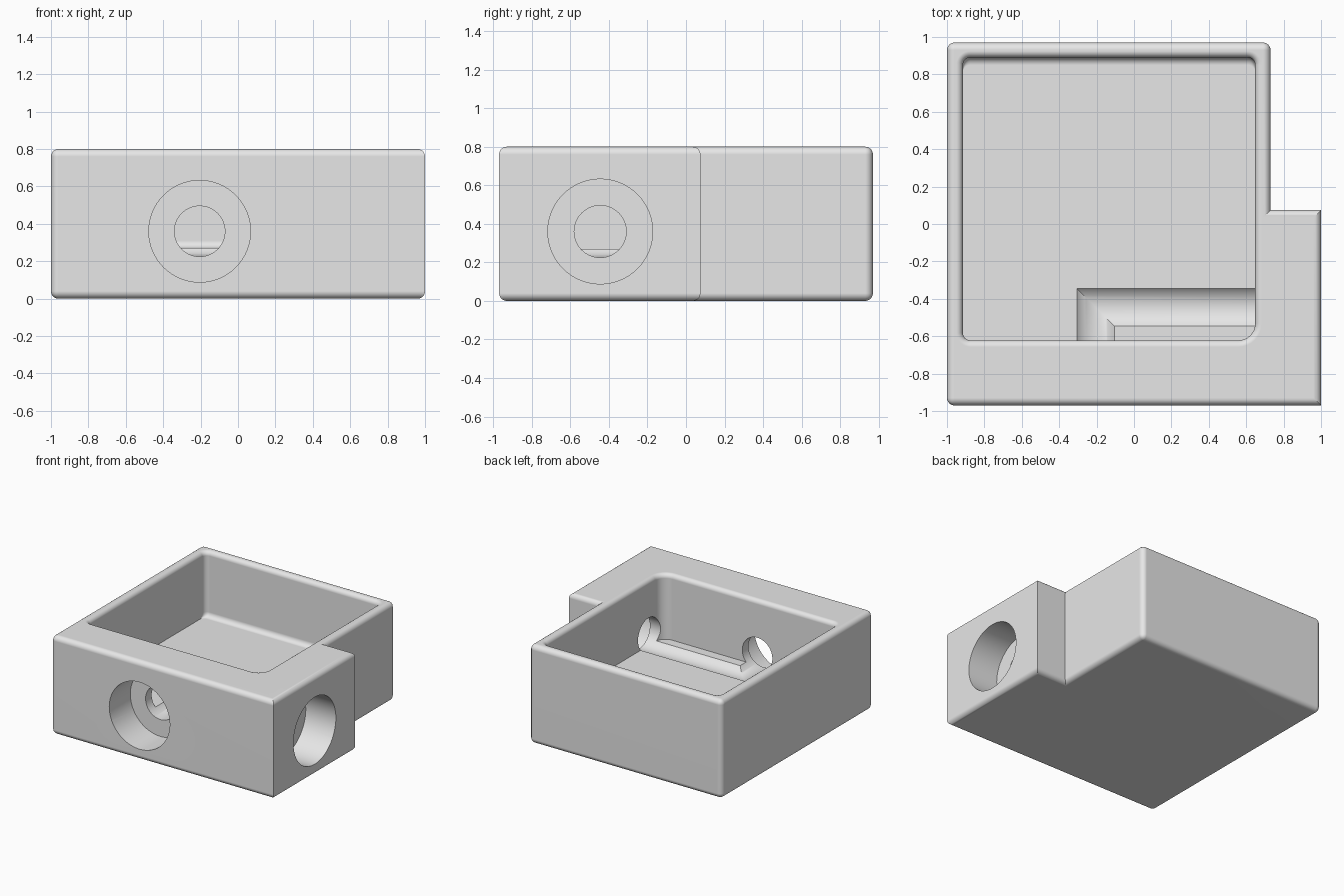
import bpy, bmesh, math
from mathutils import Matrix, Vector

if "Cube" in bpy.data.objects:
    bpy.data.objects.remove(bpy.data.objects["Cube"])

HEIGHT, FLOOR = 0.8, 0.27
HX, HY, HZ = -0.205, -0.445, 0.36      # bore axes
grey = bpy.data.materials.new("grey")
grey.diffuse_color = (0.8, 0.8, 0.8, 1)
grey.use_nodes = True
grey.node_tree.nodes["Principled BSDF"].inputs["Base Color"].default_value = grey.diffuse_color


def make_object(name, bm):
    bmesh.ops.recalc_face_normals(bm, faces=bm.faces)
    mesh = bpy.data.meshes.new(name)
    bm.to_mesh(mesh)
    bm.free()
    obj = bpy.data.objects.new(name, mesh)
    bpy.context.collection.objects.link(obj)
    mesh.materials.append(grey)
    return obj


def loft(name, rings):
    """Closed solid through rings of equal point count."""
    bm = bmesh.new()
    loops = [[bm.verts.new(p) for p in ring] for ring in rings]
    n = len(loops[0])
    for a, b in zip(loops, loops[1:]):
        for i in range(n):
            j = (i + 1) % n
            bm.faces.new((a[i], a[j], b[j], b[i]))
    bm.faces.new(loops[0][::-1])
    bm.faces.new(loops[-1])
    return make_object(name, bm)


# Housing: L-shaped block, rounded along the outlines and three corners
outline = [(-1, -0.97), (1, -0.97), (1, 0.075), (0.73, 0.075), (0.73, 0.97), (-1, 0.97)]
bm = bmesh.new()
base = bm.faces.new([bm.verts.new((x, y, 0)) for x, y in outline])
ext = bmesh.ops.extrude_face_region(bm, geom=[base])
bmesh.ops.translate(bm, vec=(0, 0, HEIGHT),
                    verts=[g for g in ext["geom"] if isinstance(g, bmesh.types.BMVert)])
bmesh.ops.recalc_face_normals(bm, faces=bm.faces)
soft_corners = [(-1, -0.97), (0.73, 0.97), (-1, 0.97)]


def is_soft(edge):
    a, b = (v.co for v in edge.verts)
    if abs(a.z - b.z) < 0.01:
        return True
    return any((a.xy - Vector(c)).length < 0.01 for c in soft_corners)


bmesh.ops.bevel(bm, geom=[e for e in bm.edges if is_soft(e)], offset=0.04,
                segments=6, profile=0.5, affect='EDGES')
housing = make_object("housing", bm)


# Pocket: rounded rectangle, filleted at the back of the floor, flared at the rim
def pocket_ring(z, grow=0.0, back=0.0):
    x0, x1 = -0.915 - grow, 0.648 + grow
    y0, y1 = -0.622 - grow, 0.89 + grow - back
    corners = [(x0, y0, 1, 1, 0.04, 180), (x1, y0, -1, 1, 0.09, 270),
               (x1, y1, -1, -1, 0.04, 0), (x0, y1, 1, -1, 0.04, 90)]
    ring = []
    for x, y, sx, sy, r, start in corners:
        r += grow
        for k in range(9):
            t = math.radians(start + 90 * k / 8)
            ring.append((x + sx * r + r * math.cos(t), y + sy * r + r * math.sin(t), z))
    return ring


R, RIM = 0.04, 0.035
angles = [math.radians(15 * k) for k in range(7)]
rings = [pocket_ring(FLOOR + R - R * math.cos(t), back=R - R * math.sin(t)) for t in angles]
rings += [pocket_ring(HEIGHT - RIM + RIM * math.sin(t), grow=RIM - RIM * math.cos(t))
          for t in angles]
rings.append(pocket_ring(HEIGHT + 0.1, grow=RIM))
pocket = loft("pocket_cutter", rings)

# Cable channel: one mitred round bore from the front face to the right face
circle = [(math.cos(2 * math.pi * k / 64), math.sin(2 * math.pi * k / 64)) for k in range(64)]
section = [(0.135 * u, 0.135 * w) for u, w in circle]
channel = loft("channel_cutter", [
    [(HX + u, -1.1, HZ + w) for u, w in section],
    [(HX + u, HY - u, HZ + w) for u, w in section],
    [(1.1, HY - u, HZ + w) for u, w in section]])

# Wide recesses in the front and right faces
wide = [(0.272 * u, 0.272 * w) for u, w in circle]
front_recess = loft("front_recess_cutter",
                    [[(HX + u, y, HZ + w) for u, w in wide] for y in (-1.1, -0.70)])
right_recess = loft("right_recess_cutter",
                    [[(x, HY + u, HZ + w) for u, w in wide] for x in (0.73, 1.1)])

# Cut the openings
bpy.context.view_layer.objects.active = housing
housing.select_set(True)
for cutter in (pocket, channel, front_recess, right_recess):
    mod = housing.modifiers.new("cut", 'BOOLEAN')
    mod.operation = 'DIFFERENCE'
    mod.solver = 'EXACT'
    mod.object = cutter
    bpy.ops.object.modifier_apply(modifier=mod.name)
    bpy.data.objects.remove(cutter)

# Smooth rounded areas, keep flats flat
bpy.ops.object.shade_smooth_by_angle(angle=math.radians(30))
weighted = housing.modifiers.new("flat_normals", 'WEIGHTED_NORMAL')
weighted.keep_sharp = True
